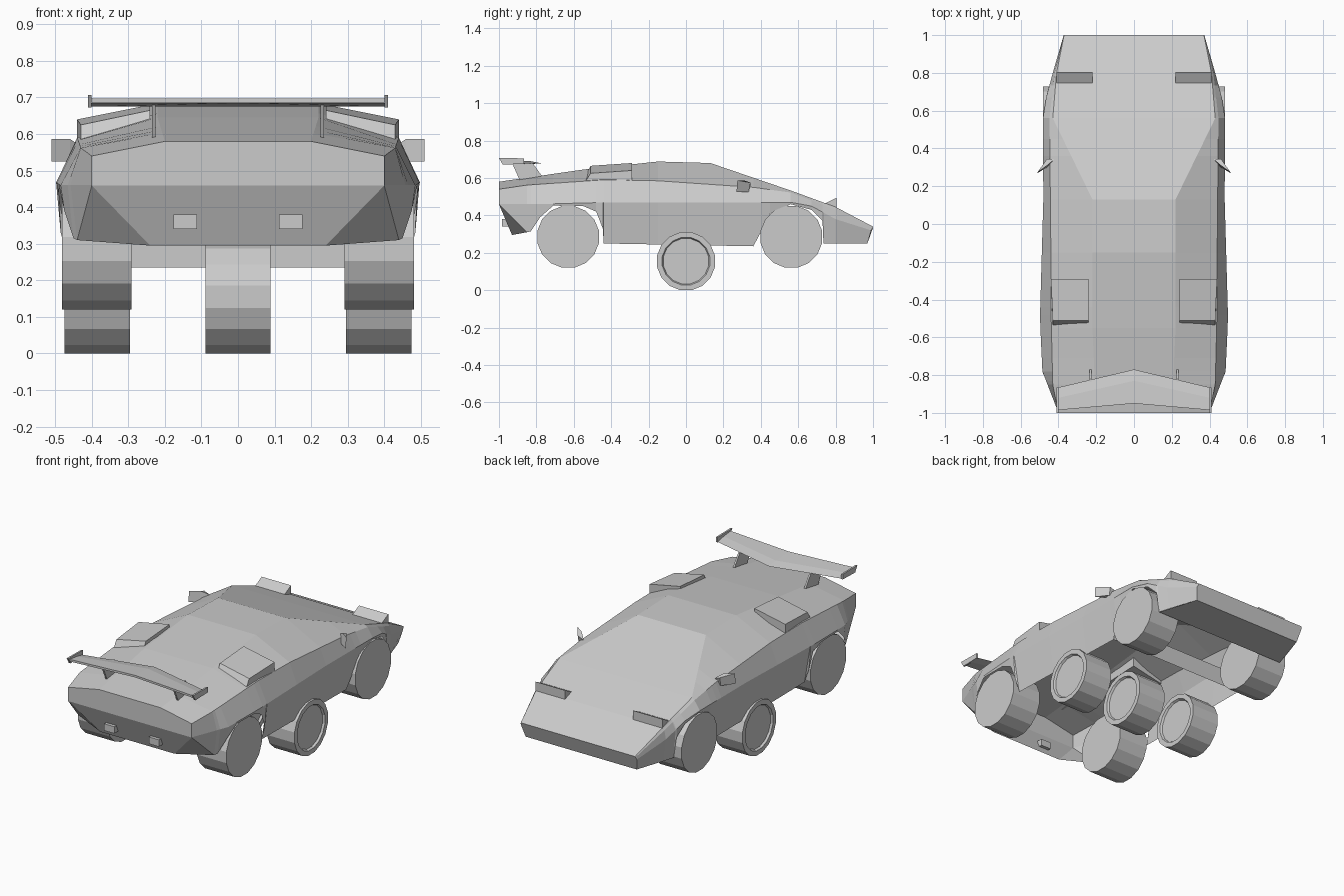
import bpy, bmesh, math
from mathutils import Vector

if "Cube" in bpy.data.objects:
    bpy.data.objects.remove(bpy.data.objects["Cube"])


def make(name, verts, faces):
    me = bpy.data.meshes.new(name)
    bm = bmesh.new()
    vs = [bm.verts.new(v) for v in verts]
    for f in faces:
        bm.faces.new([vs[i] for i in f])
    bmesh.ops.remove_doubles(bm, verts=bm.verts, dist=0.0003)
    bmesh.ops.recalc_face_normals(bm, faces=bm.faces)
    bm.to_mesh(me)
    bm.free()
    ob = bpy.data.objects.new(name, me)
    bpy.context.collection.objects.link(ob)
    return ob


def mirror_x(pts, s):
    return [(p[0] * s, p[1], p[2]) for p in pts]


def bridge(name, a, b):
    """Closed solid between two matching outlines."""
    n = len(a)
    faces = [tuple(range(n)), tuple(range(n, 2 * n))]
    faces += [(i, (i + 1) % n, n + (i + 1) % n, n + i) for i in range(n)]
    return make(name, list(a) + list(b), faces)


def pair(name, a, b):
    for s, side in ((1, "right"), (-1, "left")):
        bridge(f"{side}_{name}", mirror_x(a, s), mirror_x(b, s))


def box(x0, x1, y0, y1, z0, z1):
    ring = lambda y: [(x0, y, z0), (x1, y, z0), (x1, y, z1), (x0, y, z1)]
    return ring(y0), ring(y1)


def along(rail, y):
    """Point on a (y, x, z) rail at position y."""
    for (ya, xa, za), (yb, xb, zb) in zip(rail, rail[1:]):
        if y <= yb:
            t = (y - ya) / (yb - ya)
            return (xa + (xb - xa) * t, y, za + (zb - za) * t)
    return (rail[-1][1], y, rail[-1][2])


# Body rails, rear to nose: roof edge, shoulder, belt, lower edge with arches
ROOF = [(-1, .20, .58), (-.55, .22, .645), (-.15, .22, .688), (.13, .22, .68),
        (.56, .43, .533), (.8, .41, .445), (1, .37, .34)]
SHOULDER = [(-1, .40, .54), (-.85, .43, .562), (-.44, .44, .59), (-.15, .44, .585),
            (.36, .445, .55), (.56, .447, .522), (.8, .42, .43), (1, .372, .335)]
BELT = [(-1, .40, .46), (-.78, .485, .46), (-.5, .498, .468), (.13, .48, .47),
        (.56, .482, .47), (.67, .465, .45), (.8, .43, .38), (1, .375, .32)]
LOWER = [(-1, .40, .459), (-.85, .44, .31), (-.83, .45, .315), (-.78, .475, .39),
         (-.71, .488, .452), (-.55, .49, .45), (-.48, .488, .42), (-.445, .485, .33),
         (-.44, .46, .25), (.36, .45, .235), (.4, .46, .31), (.45, .47, .41),
         (.56, .478, .46), (.67, .462, .43), (.73, .45, .37), (.735, .435, .25), (1, .36, .25)]

# Body shell: open underneath
stations = sorted({p[0] for r in (ROOF, SHOULDER, LOWER) for p in r})
verts, faces = [], []
for y in stations:
    half = [along(r, y) for r in (LOWER, BELT, SHOULDER, ROOF)]
    if y == 1:
        half[0] = (.36, .97, .25)
        half[1] = (.375, .99, .32)
    verts += half + mirror_x(half[::-1], -1)
for i in range(len(stations) - 1):
    for j in range(7):
        a = i * 8 + j
        faces.append((a, a + 1, a + 9, a + 8))
last = (len(stations) - 1) * 8
# Upper tail panel and nose panel
faces += [tuple(range(8)), tuple(range(last, last + 8))]
make("body_shell", verts, faces)

# Lower tail panel with chamfered corners
make("tail_lower_panel",
     [(-.4, -1, .459), (.4, -1, .459), (.24, -.93, .295), (-.24, -.93, .295),
      (.44, -.85, .31), (-.44, -.85, .31)],
     [(0, 1, 2, 3), (1, 4, 2), (0, 3, 5)])
# Underside of the nose and the cross panel behind the front wheels
make("nose_underside", [(-.435, .735, .25), (.435, .735, .25), (.36, .97, .25), (-.36, .97, .25)],
     [(0, 1, 2, 3)])
make("cabin_bulkhead", [(-.45, .36, .235), (.45, .36, .235), (.45, .36, .34), (-.45, .36, .34)],
     [(0, 1, 2, 3)])

# Intake boxes on the rear deck
pair("intake_box",
     [(.24, -.29, .61), (.44, -.29, .57), (.44, -.29, .64), (.24, -.29, .68)],
     [(.24, -.545, .60), (.43, -.545, .57), (.43, -.51, .625), (.24, -.51, .665)])

# Raised headlights
wedge = lambda x: [(x, .74, .462), (x, .805, .495), (x, .805, .43)]
pair("headlight", wedge(.22), wedge(.41))

# Door mirrors
pair("mirror",
     [(.42, .335, .54), (.46, .335, .525), (.46, .345, .575), (.42, .345, .56)],
     [(.46, .30, .525), (.51, .27, .525), (.51, .275, .587), (.46, .31, .587)])

# Exhaust boxes
pair("exhaust", *box(.112, .177, -.985, -.93, .34, .38))

# Swept rear wing with end plates and struts
centre = [(0, -.95, .685), (0, -.83, .675), (0, -.77, .678), (0, -.83, .69), (0, -.95, .697)]
tip = [(.4, -.985, .685), (.4, -.92, .675), (.4, -.865, .678), (.4, -.92, .69), (.4, -.985, .697)]
pair("wing", centre, tip)
plate = lambda x: [(x, -.98, .672), (x, -.865, .675), (x, -.865, .705), (x, -1, .707)]
pair("wing_end_plate", plate(.4), plate(.41))
strut = lambda x: [(x, -.93, .68), (x, -.82, .68), (x, -.77, .61), (x, -.89, .59)]
pair("wing_strut", strut(.225), strut(.235))


def wheel(name, x, y, z, r, width, rim=False):
    n = 16
    ring = lambda px, rad: [(px, y + rad * math.sin((i + .5) * math.tau / n),
                             z - rad * math.cos((i + .5) * math.tau / n)) for i in range(n)]
    h = width / 2
    loops = [ring(x - h, r), ring(x + h, r)]
    if rim:  # recessed hub on both faces
        loops = ([ring(x - h + .012, r * .78), ring(x - h, r * .82)] + loops
                 + [ring(x + h, r * .82), ring(x + h - .012, r * .78)])
    m = len(loops)
    fs = [tuple(range(n)), tuple(range((m - 1) * n, m * n))]
    fs += [(k * n + i, k * n + (i + 1) % n, (k + 1) * n + (i + 1) % n, (k + 1) * n + i)
           for k in range(m - 1) for i in range(n)]
    make(name, sum(loops, []), fs)


# Four road wheels
for s, side in ((1, "right"), (-1, "left")):
    wheel(f"{side}_rear_wheel", s * .386, -.63, .285, .168, .19)
    wheel(f"{side}_front_wheel", s * .386, .563, .285, .168, .19)
# Row of three spare wheels under the middle
for x, side in ((.385, "right"), (0, "middle"), (-.385, "left")):
    wheel(f"{side}_lower_wheel", x, 0, .155, .158, .178, rim=True)
